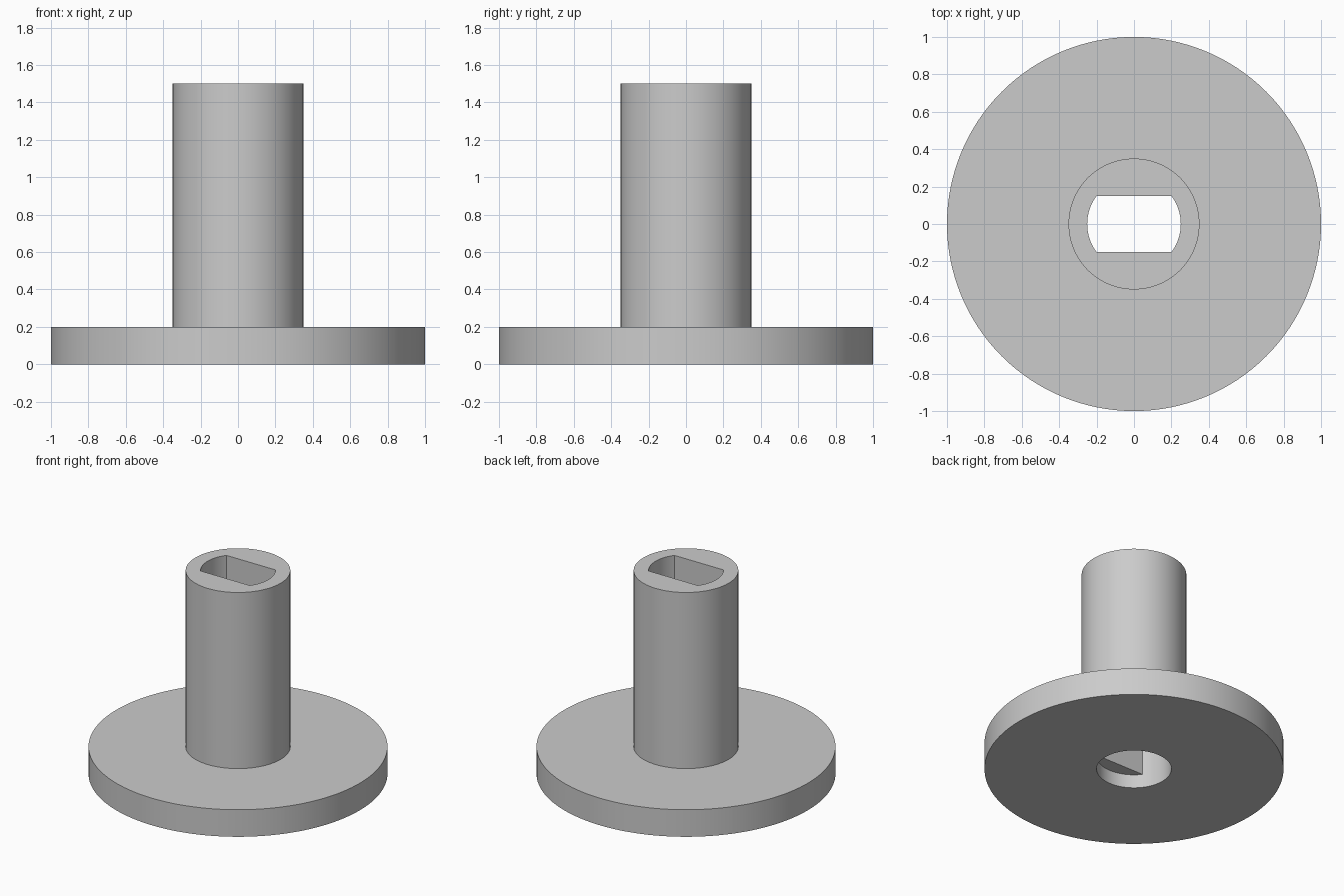
import bpy
import bmesh
from math import asin, cos, sin, pi

if "Cube" in bpy.data.objects:
    bpy.data.objects.remove(bpy.data.objects["Cube"], do_unlink=True)

FLANGE_R, FLANGE_H = 1.0, 0.2
HUB_R, TOP = 0.35, 1.5
BORE_R, BORE_DEPTH = 0.25, 0.1
FLAT = 0.15  # half distance between the flats of the keyed bore
SEGMENTS = 128

# Even steps around the axis, plus the corners where flats meet arcs
corner = asin(FLAT / BORE_R)
angles = sorted([2 * pi * i / SEGMENTS for i in range(SEGMENTS)]
                + [corner, pi - corner, pi + corner, 2 * pi - corner])


def ring(bm, radius, z, flat=None):
    """Circle of vertices, optionally cut by two flats."""
    limit = flat or radius
    return [bm.verts.new((radius * cos(a),
                          max(-limit, min(limit, radius * sin(a))), z))
            for a in angles]


# Grey plastic
grey = bpy.data.materials.new("grey")
grey.use_nodes = True
colour = (0.6, 0.6, 0.6, 1)
grey.diffuse_color = colour
grey.node_tree.nodes["Principled BSDF"].inputs["Base Color"].default_value = colour

# Flange, hub, keyed bore and round counterbore as one closed shell
bm = bmesh.new()
rings = [
    ring(bm, FLANGE_R, 0),
    ring(bm, FLANGE_R, FLANGE_H),
    ring(bm, HUB_R, FLANGE_H),
    ring(bm, HUB_R, TOP),
    ring(bm, BORE_R, TOP, FLAT),
    ring(bm, BORE_R, BORE_DEPTH, FLAT),
    ring(bm, BORE_R, BORE_DEPTH),
    ring(bm, BORE_R, 0),
]
count = len(angles)
for lower, upper in zip(rings, rings[1:] + rings[:1]):
    for i in range(count):
        j = (i + 1) % count
        bm.faces.new((lower[i], lower[j], upper[j], upper[i]))
bmesh.ops.remove_doubles(bm, verts=bm.verts, dist=0.00001)
bmesh.ops.recalc_face_normals(bm, faces=bm.faces)

mesh = bpy.data.meshes.new("flanged_hub")
bm.to_mesh(mesh)
bm.free()
mesh.materials.append(grey)
hub = bpy.data.objects.new("flanged_hub", mesh)
bpy.context.collection.objects.link(hub)

# Smooth curved walls, keep the rims sharp
bpy.ops.object.select_all(action="DESELECT")
hub.select_set(True)
bpy.context.view_layer.objects.active = hub
bpy.ops.object.shade_smooth_by_angle(angle=pi / 6)
